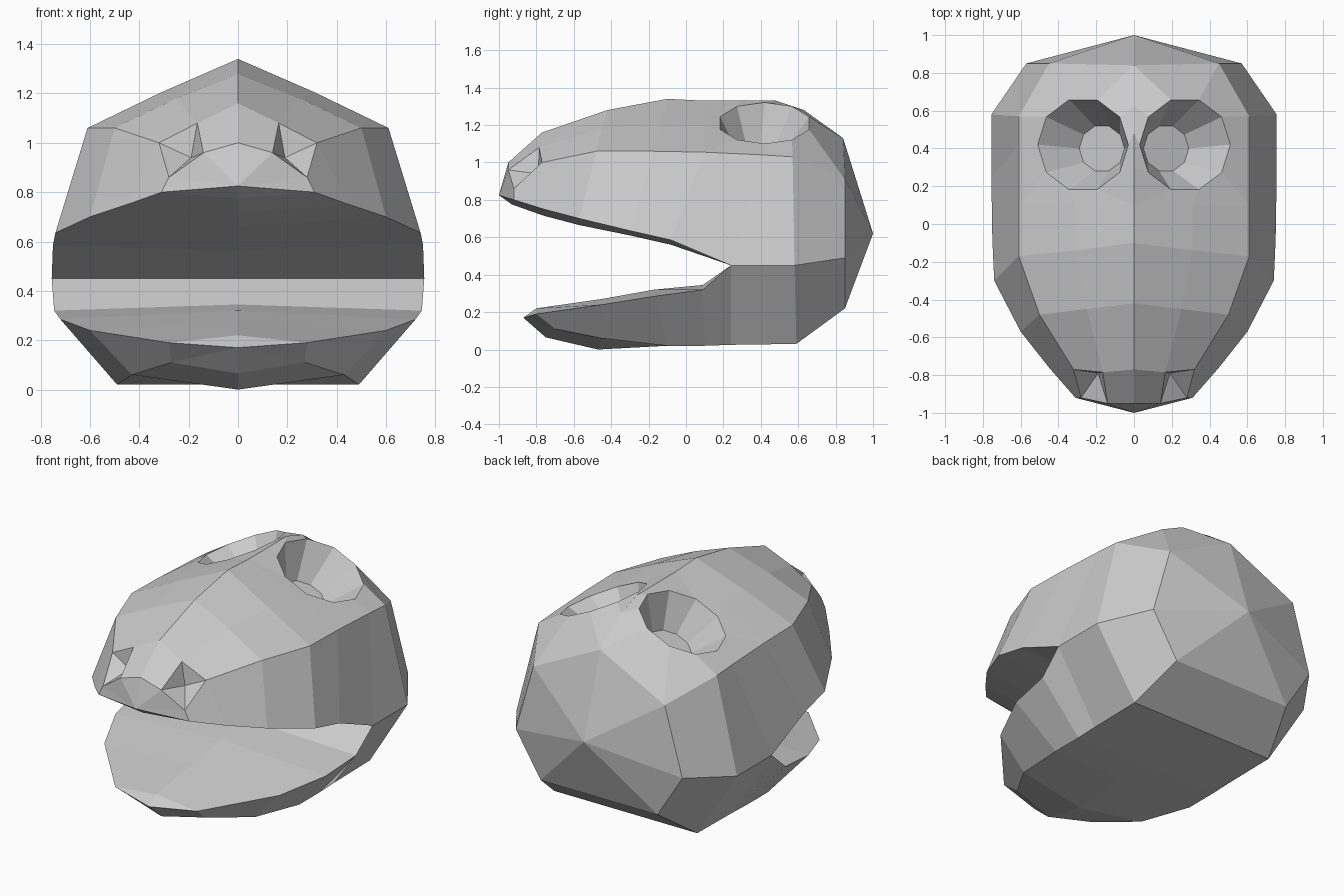
import bpy
import bmesh
from math import cos, sin, tau

if "Cube" in bpy.data.objects:
    bpy.data.objects.remove(bpy.data.objects["Cube"], do_unlink=True)

grey = bpy.data.materials.new("plain_grey")
grey.use_nodes = True
COLOUR = (0.6, 0.6, 0.6, 1)
grey.diffuse_color = COLOUR
grey.node_tree.nodes["Principled BSDF"].inputs["Base Color"].default_value = COLOUR

bm = bmesh.new()


def rail(*points):
    return [bm.verts.new(p) for p in points]


def loft(a, b, closed=False):
    """Skin two rails that have the same number of points."""
    for i in range(0 if closed else 1, len(a)):
        bm.faces.new((a[i - 1], a[i], b[i], b[i - 1]))


def fan(centre, rim, closed=False):
    """Triangles from one point to a chain of points."""
    for i in range(0 if closed else 1, len(rim)):
        bm.faces.new((centre, rim[i - 1], rim[i]))


# Upper head rails, snout to back, left half only
ridge = rail((0, -.95, 1), (0, -.77, 1.16), (0, -.42, 1.28), (0, -.1, 1.34),
             (0, .1, 1.33), (0, .3, 1.33), (0, .48, 1.33), (0, .63, 1.28), (0, .84, 1.13))
crown = rail((.14, -.95, .96), (.165, -.785, 1.08), (.25, -.45, 1.18),
             (.31, -.14, 1.205), (.31, .1, 1.2))
shoulder = rail((.28, -.92, .86), (.32, -.77, 1), (.5, -.48, 1.06), (.61, -.17, 1.06),
                (.61, .1, 1.055), (.61, .42, 1.04), (.61, .57, 1.03), (.45, .85, .91))
lip = rail((.31, -.92, .8), (.45, -.76, .75), (.6, -.57, .7), (.74, -.3, .635),
           (.75, -.08, .585), (.755, .24, .45), (.755, .58, .45), (.57, .85, .49))
palate = rail((0, -.93, .775), (0, -.76, .715), (0, -.57, .665), (0, -.3, .61),
              (0, -.08, .56), (0, .24, .45))
nose_tip, nostril_pit, back_tip = rail((0, -1, .825), (.19, -.79, .94), (0, 1, .62))

loft(ridge[:5], crown)
loft(crown[1:], shoulder[1:5])
loft(shoulder, lip)
loft(lip[:6], palate)

# Snout front and nostril
fan(nose_tip, [ridge[0], crown[0], shoulder[0], lip[0], palate[0]])
fan(nostril_pit, [crown[0], crown[1], shoulder[1], shoulder[0]], closed=True)

# Eye socket: ten-sided rim on the sloping crown, sunk to a flat floor
SIDES, SLOPE = 10, .46
outer = shoulder[5:8] + ridge[:3:-1] + [crown[4], shoulder[4]]
angles = [tau * i / SIDES for i in range(SIDES)]
rim, floor = [], []
for a in angles:
    x = .27 + .24 * cos(a)
    rim.append(bm.verts.new((x, .42 + .25 * sin(a), 1.335 - SLOPE * x)))
    dx = .12 * cos(a)
    floor.append(bm.verts.new((.17 + dx, .4 + .125 * sin(a), 1.03 - SLOPE * dx)))
loft(outer, rim, closed=True)
loft(rim, floor, closed=True)
bm.faces.new(floor)

# Lower jaw, sharing the mouth corner and cheek points
jaw_lip = rail((.28, -.8, .19), (.6, -.45, .24), (.72, -.17, .285), (.745, .09, .32)) + lip[5:]
tongue = rail((0, -.8, .22), (0, -.45, .27), (0, -.17, .32), (0, .09, .345)) + palate[5:]
chine = rail((.27, -.7, .11), (.43, -.45, .06), (.49, -.1, .02), (.49, .1, .02),
             (.49, .24, .025), (.49, .59, .03), (.4, .85, .22))
belly = rail((0, -.75, .065), (0, -.47, 0), (0, -.1, .02), (0, .1, .02),
             (0, .24, .025), (0, .59, .03), (0, .85, .22))
jaw_tip = bm.verts.new((0, -.87, .17))
loft(tongue, jaw_lip[:5])
loft(jaw_lip, chine)
loft(chine, belly)
fan(jaw_tip, [tongue[0], jaw_lip[0], chine[0], belly[0]])

# Back of the head
fan(back_tip, [ridge[8], shoulder[7], lip[7], chine[6], belly[6]])

# Mirror to the right half and close the seam
bmesh.ops.mirror(bm, geom=bm.verts[:] + bm.edges[:] + bm.faces[:], axis='X', merge_dist=.001)
bmesh.ops.remove_doubles(bm, verts=bm.verts[:], dist=.001)
bmesh.ops.recalc_face_normals(bm, faces=bm.faces[:])

mesh = bpy.data.meshes.new("head")
bm.to_mesh(mesh)
bm.free()
mesh.materials.append(grey)
head = bpy.data.objects.new("head", mesh)
bpy.context.collection.objects.link(head)
